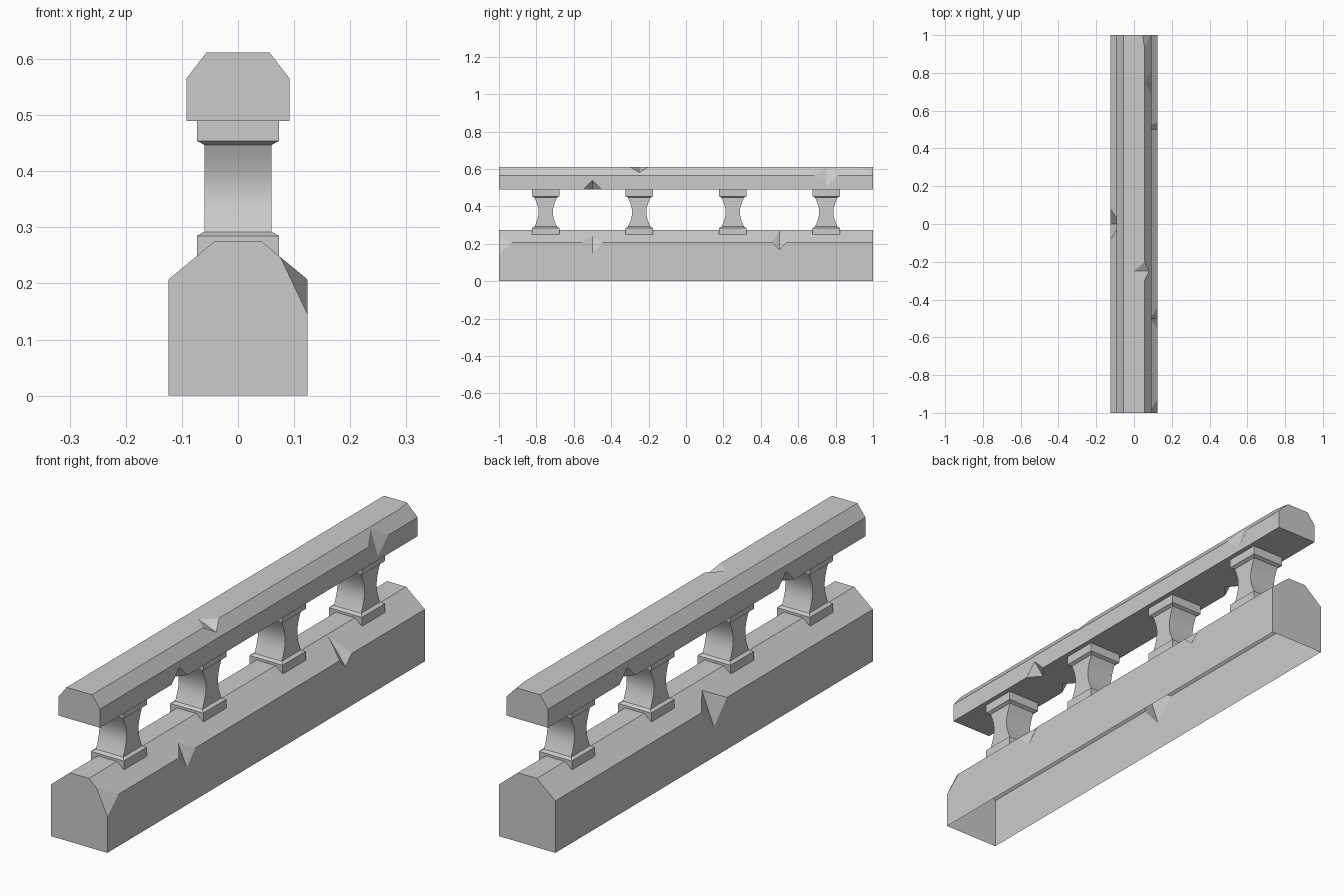
import bpy, bmesh, math
from mathutils import Vector

if "Cube" in bpy.data.objects:
    bpy.data.objects.remove(bpy.data.objects["Cube"])


def new_object(name, bm):
    bmesh.ops.recalc_face_normals(bm, faces=bm.faces)
    me = bpy.data.meshes.new(name)
    bm.to_mesh(me)
    bm.free()
    ob = bpy.data.objects.new(name, me)
    bpy.context.collection.objects.link(ob)
    return ob


def beam(name, half, z0, z1, half_top, z2):
    """Chamfered beam running along y."""
    prof = [(-half, z0), (half, z0), (half, z1), (half_top, z2), (-half_top, z2), (-half, z1)]
    bm = bmesh.new()
    f = bm.faces.new([bm.verts.new((x, -1, z)) for x, z in prof])
    r = bmesh.ops.extrude_face_region(bm, geom=[f])
    bmesh.ops.translate(bm, vec=(0, 2, 0),
                        verts=[v for v in r["geom"] if isinstance(v, bmesh.types.BMVert)])
    if f.is_valid is False or len([g for g in bm.faces if all(v.co.y < 0 for v in g.verts)]) == 0:
        bm.faces.new([v for v in bm.verts if v.co.y < 0])
    return new_object(name, bm)


def chip(target, y, w, edge, a, b, side=1):
    """Knock a two-faceted chip out of a long edge; a and b are (x, z) on the faces beside it."""
    e, a, b = (Vector((p[0] * side, y, p[1])) for p in (edge, a, b))
    pts = [a, b, e + Vector((0, w, 0)), e - Vector((0, w, 0)), e * 2 - (a + b) / 2]
    bm = bmesh.new()
    for p in pts:
        bm.verts.new(p)
    bmesh.ops.convex_hull(bm, input=bm.verts)
    cutter = new_object("chip_cutter", bm)
    cutter.hide_render = True
    mod = target.modifiers.new("chip", 'BOOLEAN')
    mod.operation = 'DIFFERENCE'
    mod.solver = 'EXACT'
    mod.object = cutter
    bpy.context.view_layer.objects.active = target
    bpy.ops.object.modifier_apply(modifier=mod.name)
    bpy.data.objects.remove(cutter)


# base plinth with chipped edges
base = beam("base_plinth", 0.124, 0, 0.207, 0.042, 0.275)
edge = (0.124, 0.207)
chip(base, -1.0, 0.07, edge, (0.075, 0.248), (0.124, 0.145))
chip(base, -0.5, 0.055, edge, (0.085, 0.239), (0.124, 0.15))
chip(base, 0.5, 0.04, edge, (0.046, 0.272), (0.124, 0.17))
chip(base, 0.0, 0.08, edge, (0.07, 0.252), (0.124, 0.12), -1)

# the plinth is open underneath
bm = bmesh.new()
bm.from_mesh(base.data)
bmesh.ops.delete(bm, geom=[f for f in bm.faces if all(abs(v.co.z) < 1e-4 for v in f.verts)],
                 context='FACES_ONLY')
bm.to_mesh(base.data)
bm.free()

# handrail with chipped edges
rail = beam("handrail", 0.092, 0.49, 0.565, 0.056, 0.612)
chip(rail, 0.75, 0.065, (0.092, 0.565), (0.059, 0.608), (0.092, 0.505))
chip(rail, -0.25, 0.05, (0.056, 0.612), (0.0, 0.612), (0.08, 0.581))
chip(rail, 1.0, 0.065, (0.056, 0.612), (0.045, 0.612), (0.089, 0.569))
for y, side in ((-0.5, 1), (0.5, -1), (-0.5, -1)):
    chip(rail, y, 0.05, (0.092, 0.49), (0.05, 0.49), (0.092, 0.54), side)

# balusters: square blocks with a shaft that is waisted along y only
levels = [(0.073, 0.073, 0.245), (0.073, 0.073, 0.285)]
N = 12
for i in range(N + 1):
    t = i / N
    levels.append((0.06, 0.06 - 0.022 * math.sin(math.pi * t), 0.292 + 0.155 * t))
levels += [(0.073, 0.073, 0.454), (0.073, 0.073, 0.49)]

for n, y in enumerate((-0.75, -0.25, 0.25, 0.75)):
    bm = bmesh.new()
    rings = [[bm.verts.new((sx * hx, y + sy * hy, z))
              for sx, sy in ((-1, -1), (1, -1), (1, 1), (-1, 1))] for hx, hy, z in levels]
    for r0, r1 in zip(rings, rings[1:]):
        for k in range(4):
            j = (k + 1) % 4
            bm.faces.new((r0[k], r0[j], r1[j], r1[k]))
    bm.faces.new(rings[0])
    bm.faces.new(rings[-1])
    ob = new_object(f"baluster_{n + 1}", bm)
    bpy.ops.object.select_all(action='DESELECT')
    ob.select_set(True)
    bpy.context.view_layer.objects.active = ob
    bpy.ops.object.shade_smooth_by_angle(angle=math.radians(30))
